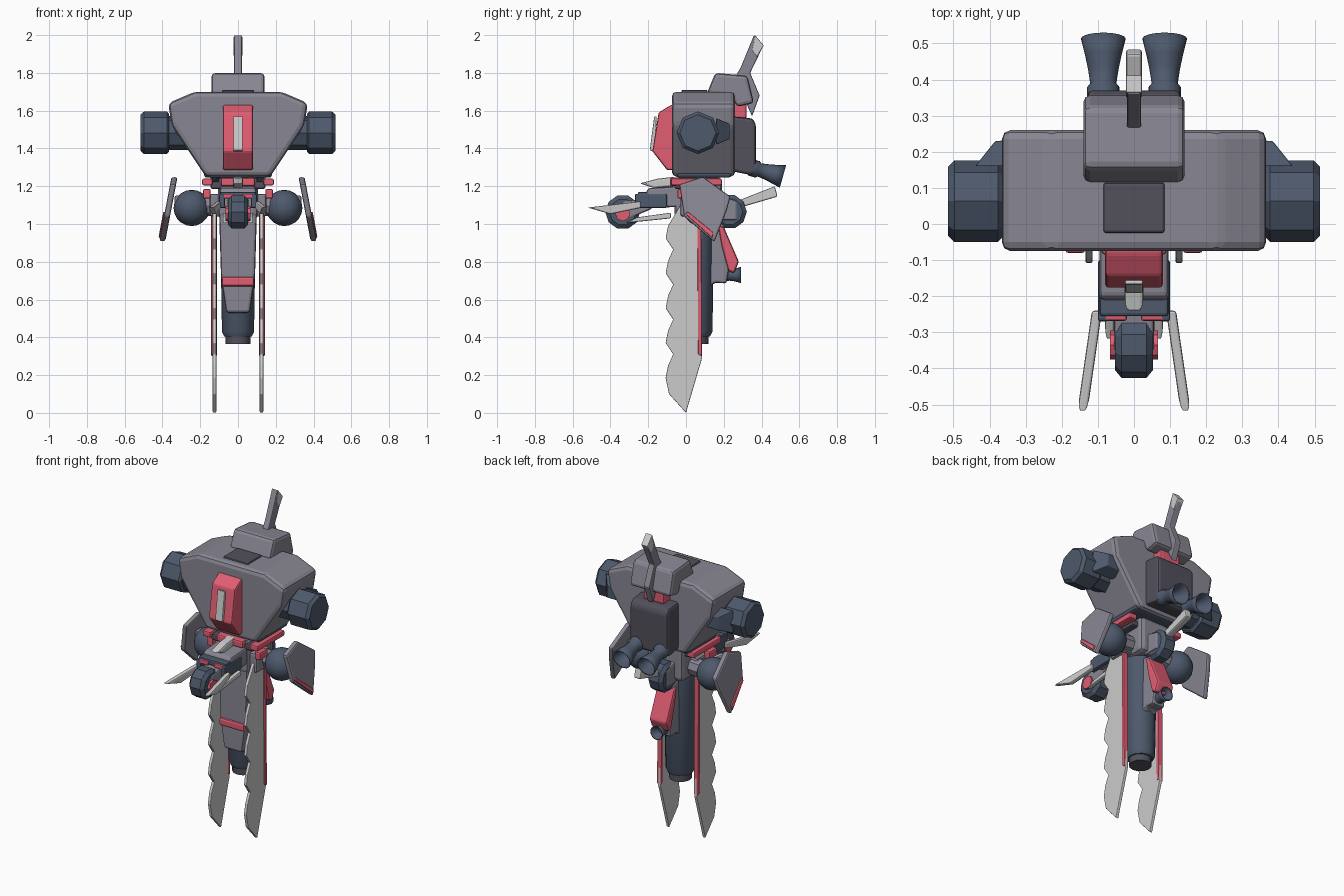
import bpy, bmesh, math
from mathutils import Vector

if "Cube" in bpy.data.objects:
    bpy.data.objects.remove(bpy.data.objects["Cube"])


def mat(name, r, g, b):
    m = bpy.data.materials.new(name)
    m.diffuse_color = (r, g, b, 1)
    m.use_nodes = True
    m.node_tree.nodes["Principled BSDF"].inputs["Base Color"].default_value = m.diffuse_color
    return m


GREY = mat("armour_grey", .25, .24, .29)
DARK = mat("dark_grey", .085, .08, .105)
SLATE = mat("slate_blue", .075, .1, .15)
RED = mat("red", .75, .11, .17)
LIGHT = mat("light_metal", .65, .65, .65)


def finish(name, bm, material, bevel=0, segs=2):
    bmesh.ops.recalc_face_normals(bm, faces=bm.faces)
    me = bpy.data.meshes.new(name)
    bm.to_mesh(me)
    bm.free()
    ob = bpy.data.objects.new(name, me)
    bpy.context.collection.objects.link(ob)
    me.materials.append(material)
    if bevel:
        b = ob.modifiers.new("bevel", 'BEVEL')
        b.width, b.segments, b.limit_method = bevel, segs, 'ANGLE'
        b.angle_limit = math.radians(20)
    return ob


def prism(name, pts, a, b, material, bevel=.006, axis='x', shift=None, flip=1):
    """Extrude an outline: (y,z) along x, or (x,z) along y. shift(y,z) leans it in x."""
    bm = bmesh.new()
    rings = []
    for d in (a, b):
        ring = []
        for u, v in pts:
            if axis == 'x':
                co = (flip * (d + (shift(u, v) if shift else 0)), u, v)
            else:
                co = (flip * u, d, v)
            ring.append(bm.verts.new(co))
        rings.append(ring)
    n = len(pts)
    bm.faces.new(rings[0])
    bm.faces.new(rings[1])
    for i in range(n):
        j = (i + 1) % n
        bm.faces.new((rings[0][i], rings[0][j], rings[1][j], rings[1][i]))
    return finish(name, bm, material, bevel)


def box(name, x0, x1, y0, y1, z0, z1, material, bevel=.01, flip=1):
    return prism(name, [(y0, z0), (y1, z0), (y1, z1), (y0, z1)], x0, x1, material, bevel, flip=flip)


def lathe(name, origin, direction, profile, material, segs=16, smooth=True):
    """Spin (distance, radius) points around an axis, capping both ends."""
    bm = bmesh.new()
    q = Vector(direction).to_track_quat('Z', 'Y')
    rings = []
    for t, r in profile:
        rings.append([bm.verts.new(Vector(origin) + q @ Vector((
            r * math.cos(2 * math.pi * i / segs), r * math.sin(2 * math.pi * i / segs), t)))
            for i in range(segs)])
    for lo, hi in zip(rings, rings[1:]):
        for i in range(segs):
            j = (i + 1) % segs
            bm.faces.new((lo[i], lo[j], hi[j], hi[i]))
    bm.faces.new(rings[0])
    bm.faces.new(rings[-1])
    for f in bm.faces:
        f.smooth = smooth and len(f.verts) == 4
    for e in bm.edges:
        if len(e.link_faces) == 2 and e.calc_face_angle(0) > .6:
            e.smooth = False
    return finish(name, bm, material)


def ball(name, c, r, material):
    bm = bmesh.new()
    bmesh.ops.create_uvsphere(bm, u_segments=16, v_segments=10, radius=r)
    bmesh.ops.translate(bm, verts=bm.verts, vec=c)
    for f in bm.faces:
        f.smooth = True
    return finish(name, bm, material)


# Torso, roof hatch and waist
half = [(.23, 1.70), (.37, 1.64), (.35, 1.52), (.19, 1.28), (.17, 1.25)]
prism("torso", half + [(-x, z) for x, z in reversed(half)], -.075, .26, GREY, .025, 'y')
box("roof_hatch", -.085, .085, -.025, .115, 1.68, 1.71, DARK, .008)
box("waist", -.18, .18, -.05, .24, 1.245, 1.30, SLATE, .015)

# Chest plate with light strip
prism("chest_plate", [(-.06, 1.63), (-.08, 1.63), (-.145, 1.59), (-.178, 1.385), (-.10, 1.285), (-.06, 1.285)],
      -.08, .08, RED, .016)
prism("chest_strip", [(-.155, 1.57), (-.168, 1.57), (-.192, 1.39), (-.165, 1.38)], -.025, .025, LIGHT, .005)

# Upper rear housing and fin
prism("rear_housing", [(.11, 1.69), (.155, 1.80), (.325, 1.785), (.36, 1.64), (.27, 1.62), (.24, 1.68)],
      -.14, .14, GREY, .018)
box("housing_red_joint", -.07, .07, .22, .32, 1.56, 1.65, RED)
prism("fin", [(.25, 1.76), (.29, 1.83), (.36, 2.0), (.41, 1.945), (.34, 1.80), (.39, 1.68), (.35, 1.57), (.30, 1.68)],
      -.02, .02, GREY, .006)
prism("fin_tip", [(.365, 2.0), (.412, 1.945), (.375, 1.885), (.35, 1.92)], -.0225, .0225, LIGHT, .004)

# Backpack
prism("backpack", [(.24, 1.57), (.35, 1.56), (.37, 1.53), (.37, 1.27), (.34, 1.26), (.24, 1.28)],
      -.13, .13, DARK, .018)

for s, side in ((1, "right"), (-1, "left")):
    # Backpack nozzles
    lathe(side + "_nozzle", (s * .085, .34, 1.30), (0, 1, -.28),
          [(0, .045), (.04, .045), (.05, .036), (.09, .042), (.13, .05), (.18, .062), (.177, .054), (.08, .025)], SLATE)
    # Shoulders
    lathe(side + "_shoulder_neck", (s * .24, .063, 1.483), (s, 0, 0), [(0, .09), (.16, .09)], SLATE, 8, False)
    lathe(side + "_shoulder", (s * .365, .063, 1.483), (s, 0, 0),
          [(0, .1), (.012, .113), (.132, .113), (.15, .096)], SLATE, 8, False)
    prism(side + "_shoulder_brace", [(.16, 1.42), (.23, 1.45), (.23, 1.53), (.16, 1.56)],
          .30, .44, SLATE, .004, shift=lambda y, z: -(y - .16) * .8, flip=s)
    # Hip joints and hanging plates
    ball(side + "_hip_ball", (s * .245, .08, 1.085), .096, SLATE)
    lathe(side + "_hip_link", (s * .08, .08, 1.10), (s, 0, -.05), [(0, .055), (.1, .055), (.12, .04)], GREY, 8, False)
    box(side + "_hip_rail", .135, .19, -.08, .19, 1.205, 1.24, RED, .008, s)
    box(side + "_hip_tab", .145, .185, -.045, .03, 1.135, 1.185, RED, .008, s)
    box(side + "_hip_mount", .27, .335, .05, .11, 1.09, 1.15, GREY, .008, s)
    lean = lambda y, z: (1.25 - z) * .19
    prism(side + "_hip_plate", [(-.035, 1.21), (.09, 1.25), (.235, 1.145), (.215, 1.07), (.15, .905), (-.01, 1.04)],
          .32, .352, GREY, .01, shift=lean, flip=s)
    prism(side + "_plate_stripe", [(-.005, 1.055), (.01, 1.065), (.145, .955), (.14, .925)],
          .335, .36, RED, .005, shift=lean, flip=s)
    # Saw blades
    saw = []
    for i in range(5):
        z = .99 - i * .185
        saw += [(-.095, z), (-.108, z - .065), (-.068, z - .125)]
    prism(side + "_saw_blade", [(.0, 0), (.085, .29), (.075, 1.02), (-.03, 1.10)] + saw[:-1] + [(-.09, .10)],
          .115, .134, LIGHT, .004, flip=s)
    prism(side + "_blade_spine", [(.064, .31), (.084, .30), (.08, 1.06), (.06, 1.06)],
          .112, .142, RED, .004, flip=s)
    box(side + "_blade_mount", .09, .15, -.03, .10, 1.04, 1.16, GREY, .012, s)
    # Front spikes
    prism(side + "_front_spike", [(-.24, 1.12), (-.24, 1.085), (-.40, 1.052), (-.52, 1.087)],
          .09, .118, LIGHT, .007, shift=lambda y, z: (-.25 - y) * .145, flip=s)
    prism(side + "_lower_spike", [(-.08, 1.06), (-.08, 1.03), (-.32, 1.005), (-.26, 1.035)],
          .055, .08, LIGHT, .006, flip=s)
    box(side + "_spike_holder", .07, .10, -.27, -.10, 1.085, 1.16, SLATE, .008, s)
    box(side + "_spike_clip", .02, .085, -.268, -.24, 1.135, 1.16, RED, .006, s)
    lathe(side + "_head_hub", (s * .04, -.335, 1.055), (s, 0, 0), [(0, .04), (.026, .04)], RED, 8, False)

# Central hub and abdomen
box("hub", -.105, .105, -.06, .19, 1.03, 1.25, GREY, .025)
box("hub_collar", -.145, .145, -.06, .16, 1.185, 1.225, DARK, .01)
box("hub_red_band", -.09, .09, -.085, .15, 1.20, 1.245, RED, .01)

# Front head block with disc
prism("head_block", [(-.20, 1.19), (-.04, 1.20), (-.04, 1.09), (-.22, 1.085), (-.22, 1.15)], -.095, .095, GREY, .012)
box("head_visor", -.095, .095, -.255, -.14, 1.135, 1.17, SLATE, .008)
prism("head_arm", [(-.18, 1.14), (-.33, 1.12), (-.38, 1.06), (-.30, 1.03), (-.18, 1.08)], -.055, .055, GREY, .01)
lathe("front_disc", (-.052, -.335, 1.063), (1, 0, 0),
      [(0, .07), (.018, .092), (.086, .092), (.104, .07)], SLATE, 10, False)
prism("crest_spike", [(-.06, 1.25), (-.06, 1.20), (-.17, 1.19), (-.245, 1.215), (-.15, 1.24)],
      -.026, .026, LIGHT, .01)

# Rear disc and blade
prism("rear_arm", [(.15, 1.16), (.27, 1.12), (.27, 1.02), (.15, 1.02)], -.055, .055, GREY, .01)
lathe("rear_disc", (-.05, .23, 1.065), (1, 0, 0),
      [(0, .07), (.018, .092), (.082, .092), (.1, .07)], SLATE, 10, False)
prism("rear_blade", [(.24, 1.11), (.28, 1.085), (.485, 1.145), (.47, 1.20)], -.022, .022, LIGHT, .007)

# Tail with booster
prism("tail_wedge", [(.13, 1.02), (.20, 1.0), (.23, .78), (.215, .685), (.155, .69), (.115, .66), (.12, .85)],
      -.045, .045, GREY, .012)
prism("tail_armour", [(.17, .99), (.20, .985), (.28, .80), (.255, .74), (.225, .75), (.19, .88)],
      -.06, .06, RED, .012)
lathe("tail_nozzle", (0, .19, .73), (0, 1, 0),
      [(0, .035), (.04, .03), (.07, .034), (.1, .043), (.097, .036), (.05, .02)], SLATE)

# Centre leg
lathe("leg_barrel", (0, .055, 1.05), (0, 0, -1), [(0, .095), (.62, .085), (.645, .073)], SLATE, 12)
lathe("leg_foot", (0, .055, .42), (0, 0, -1), [(0, .065), (.055, .065)], DARK, 12)
leg = [(.10, 1.06), (.09, .72), (.062, .53)]
prism("leg_shin", leg + [(-x, z) for x, z in reversed(leg)], -.055, .06, GREY, .015, 'y')
box("leg_band", -.086, .086, -.066, .05, .67, .72, RED, .012)
